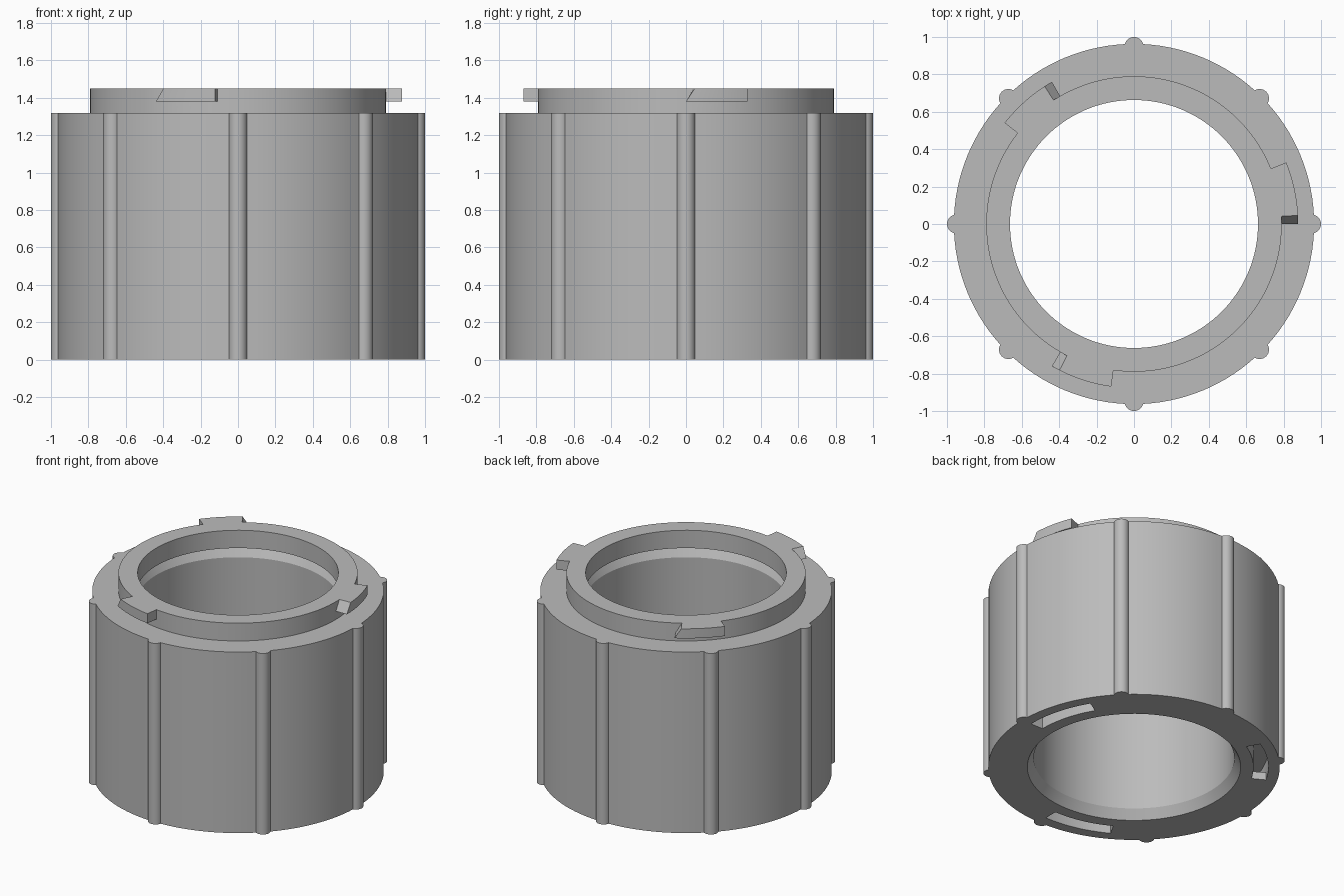
import bpy, bmesh
from math import sin, cos, radians, tau

SEGMENTS = 128
BODY_TOP, NECK_TOP = 1.32, 1.45

old = bpy.data.objects.get("Cube")
if old:
    bpy.data.objects.remove(old, do_unlink=True)

grey = bpy.data.materials.new("plain grey")
grey.use_nodes = True
colour = (0.5, 0.5, 0.5, 1)
grey.diffuse_color = colour
grey.node_tree.nodes["Principled BSDF"].inputs["Base Color"].default_value = colour


def finish(name, bm):
    bmesh.ops.recalc_face_normals(bm, faces=bm.faces)
    mesh = bpy.data.meshes.new(name)
    bm.to_mesh(mesh)
    bm.free()
    mesh.materials.append(grey)
    ob = bpy.data.objects.new(name, mesh)
    bpy.context.collection.objects.link(ob)
    return ob


def sweep(name, sections, closed):
    """Skin a row of matching closed cross-sections."""
    bm = bmesh.new()
    rings = [[bm.verts.new(p) for p in s] for s in sections]
    n = len(rings[0])
    pairs = list(zip(rings, rings[1:]))
    if closed:
        pairs.append((rings[-1], rings[0]))
    else:
        bm.faces.new(rings[0])
        bm.faces.new(rings[-1])
    for a, b in pairs:
        for i in range(n):
            j = (i + 1) % n
            bm.faces.new((a[i], a[j], b[j], b[i]))
    return finish(name, bm)


def lathe(name, profile):
    angles = [tau * i / SEGMENTS for i in range(SEGMENTS)]
    return sweep(name, [[(r * cos(a), r * sin(a), z) for r, z in profile]
                        for a in angles], True)


def arc_block(name, r0, r1, z0, z1, start, end, slant=0, steps=12):
    """Curved block; slant pulls back the top of its starting end."""
    sections = []
    for i in range(steps + 1):
        t = i / steps
        low = radians(start + (end - start) * t)
        high = radians(start + slant + (end - start - slant) * t)
        sections.append([(r * cos(a), r * sin(a), z) for r, z, a in
                         ((r0, z0, low), (r1, z0, low), (r1, z1, high), (r0, z1, high))])
    return sweep(name, sections, False)


def combine(target, tool, operation):
    mod = target.modifiers.new(operation.title(), "BOOLEAN")
    mod.operation, mod.solver, mod.object = operation, "EXACT", tool
    bpy.context.view_layer.objects.active = target
    bpy.ops.object.modifier_apply(modifier=mod.name)
    bpy.data.objects.remove(tool, do_unlink=True)


# Tube with chamfered bore and a stepped neck
collar = lathe("collar", [
    (0.705, 0), (0.963, 0), (0.963, BODY_TOP), (0.79, BODY_TOP),
    (0.79, NECK_TOP), (0.663, NECK_TOP), (0.663, BODY_TOP),
    (0.705, BODY_TOP), (0.663, 1.253), (0.663, 0.067)])

# Round grip ribs down the outside
for k in range(8):
    a = tau * k / 8
    bm = bmesh.new()
    bmesh.ops.create_cone(bm, cap_ends=True, segments=32, radius1=0.05,
                          radius2=0.05, depth=BODY_TOP)
    bmesh.ops.translate(bm, verts=bm.verts,
                        vec=(0.95 * cos(a), 0.95 * sin(a), BODY_TOP / 2))
    combine(collar, finish("rib", bm), "UNION")

# Locking lugs on the neck, and matching slots with a locking channel below
for turn in (0, 120, 240):
    lug = arc_block("lug", 0.75, 0.878, 1.38, NECK_TOP, turn, turn + 22, slant=3)
    combine(collar, lug, "UNION")
    slot = arc_block("slot", 0.79, 0.888, -0.05, 0.14, turn, turn + 31)
    channel = arc_block("channel", 0.79, 0.888, 0.055, 0.14, turn + 29, turn + 55)
    combine(slot, channel, "UNION")
    combine(collar, slot, "DIFFERENCE")

bpy.ops.object.select_all(action="DESELECT")
collar.select_set(True)
bpy.context.view_layer.objects.active = collar
bpy.ops.object.shade_smooth_by_angle(angle=radians(25))
